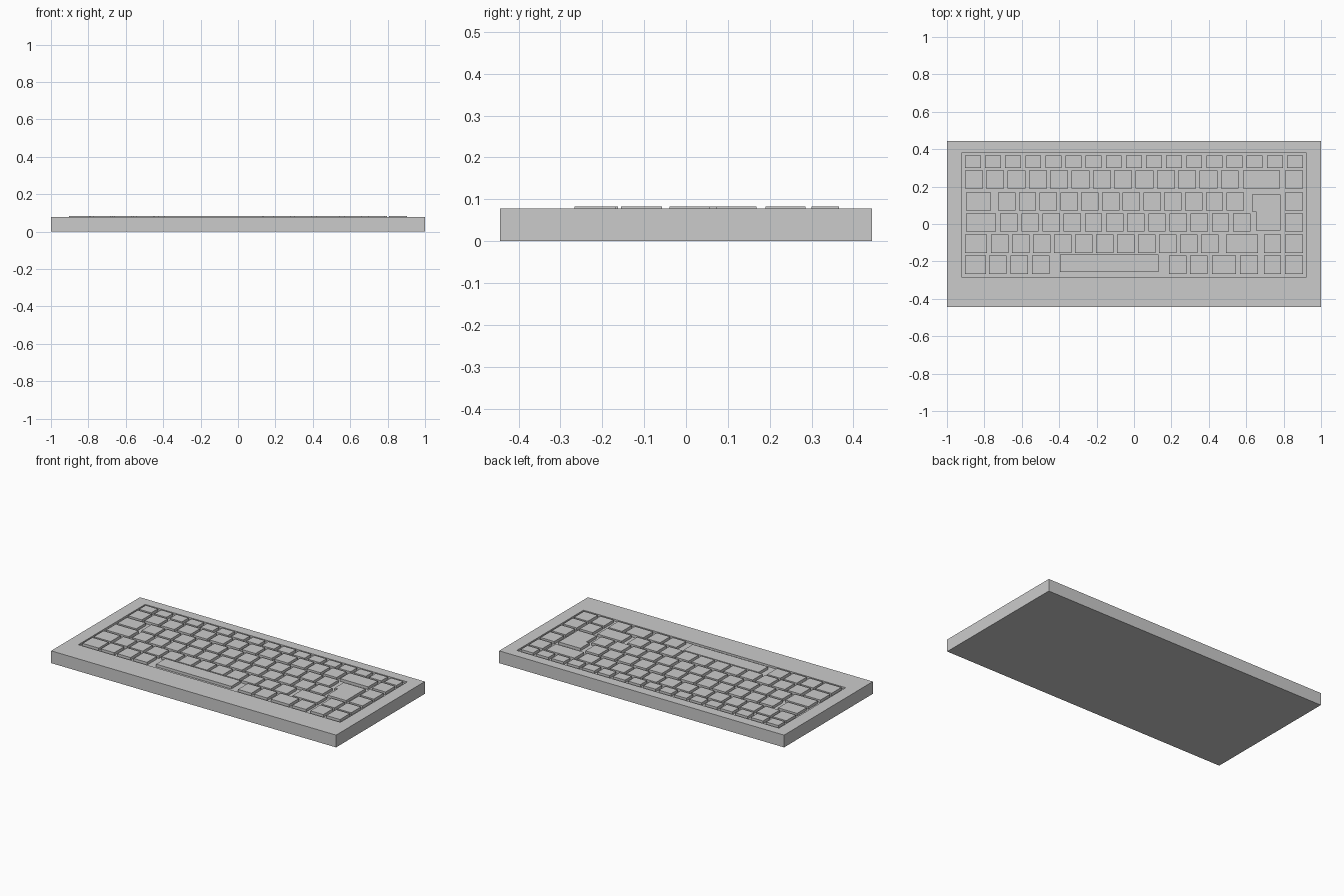
import bpy, bmesh

if "Cube" in bpy.data.objects:
    bpy.data.objects.remove(bpy.data.objects["Cube"])

TOP, KEY_TOP, FLOOR = 0.078, 0.083, 0.066


def prism(name, outline, z0, z1):
    """Extrude a counter-clockwise xy outline from z0 to z1."""
    bm = bmesh.new()
    base = bm.faces.new([bm.verts.new((x, y, z0)) for x, y in outline])
    ext = bmesh.ops.extrude_face_region(bm, geom=[base])
    for g in ext["geom"]:
        if isinstance(g, bmesh.types.BMVert):
            g.co.z = z1
    bmesh.ops.recalc_face_normals(bm, faces=bm.faces[:])
    me = bpy.data.meshes.new(name)
    bm.to_mesh(me)
    bm.free()
    ob = bpy.data.objects.new(name, me)
    bpy.context.collection.objects.link(ob)
    return ob


def rect(x0, x1, y0, y1):
    return [(x0, y0), (x1, y0), (x1, y1), (x0, y1)]


def run(start, end, count, width):
    """Evenly spaced keys: x spans whose left edges go from start to end."""
    step = (end - start) / (count - 1)
    return [(start + i * step, start + i * step + width) for i in range(count)]


# Case with a shallow rectangular key well
case = prism("case", rect(-1, 1, -0.445, 0.445), 0, TOP)
bm = bmesh.new()
bm.from_mesh(case.data)
top = max(bm.faces, key=lambda f: f.calc_center_median().z)
bmesh.ops.inset_region(bm, faces=[top], thickness=0.05)
for v in top.verts:
    v.co.x = 0.92 if v.co.x > 0 else -0.92
    v.co.y = 0.383 if v.co.y > 0 else -0.287
ext = bmesh.ops.extrude_discrete_faces(bm, faces=[top])
well = ext["faces"][0]
for v in well.verts:
    v.co.z = FLOOR
bmesh.ops.recalc_face_normals(bm, faces=bm.faces[:])
bm.to_mesh(case.data)
bm.free()

# Key rows: name, y range, x spans
edge = (0.807, 0.903)
rows = [
    ("function_key", 0.300, 0.366, run(-0.904, 0.818, 17, 0.085)),
    ("number_key", 0.190, 0.286,
     run(-0.904, 0.464, 13, 0.096) + [(0.583, 0.781), edge]),
    ("upper_key", 0.072, 0.169,
     [(-0.898, -0.765)] + run(-0.727, 0.495, 12, 0.093) + [edge]),
    ("home_key", -0.040, 0.057,
     [(-0.898, -0.738)] + run(-0.716, 0.529, 12, 0.093) + [edge]),
    ("lower_key", -0.155, -0.057,
     [(-0.904, -0.786)] + run(-0.765, 0.358, 11, 0.093)
     + [(0.492, 0.663), (0.695, 0.786), edge]),
    ("bottom_key", -0.267, -0.168,
     [(-0.904, -0.791)] + run(-0.775, -0.545, 3, 0.093)
     + run(0.187, 0.299, 2, 0.093) + [(0.417, 0.545), (0.567, 0.663),
                                       (0.695, 0.786), edge]),
]
for name, y0, y1, spans in rows:
    for i, (x0, x1) in enumerate(spans):
        prism(f"{name}_{i + 1}", rect(x0, x1, y0, y1), FLOOR, KEY_TOP)

# Space bar and notched enter key
prism("space_bar", rect(-0.396, 0.132, -0.256, -0.163), FLOOR, KEY_TOP)
prism("enter_key", [(0.652, -0.035), (0.783, -0.035), (0.783, 0.158),
                    (0.631, 0.158), (0.631, 0.067), (0.652, 0.067)],
      FLOOR, KEY_TOP)
